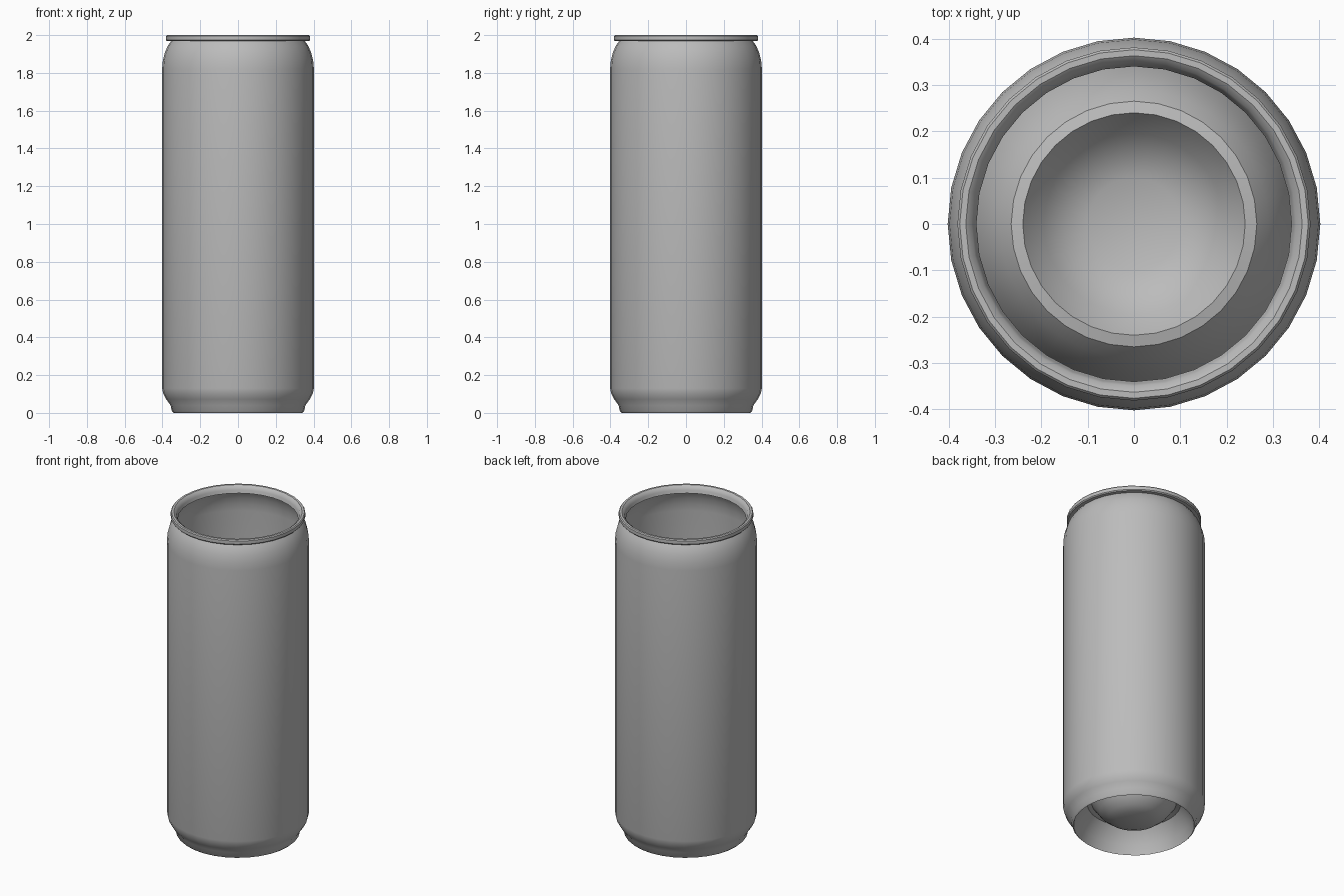
import bpy
import bmesh
from math import cos, sin, tau, radians

if "Cube" in bpy.data.objects:
    bpy.data.objects.remove(bpy.data.objects["Cube"])

SIDES = 32

# Bare metal
metal = bpy.data.materials.new("bare_metal_grey")
metal.use_nodes = True
colour = (0.5, 0.5, 0.5, 1)
metal.diffuse_color = colour
metal.node_tree.nodes["Principled BSDF"].inputs["Base Color"].default_value = colour


def lathe(name, profile, angle=35):
    """Turn a profile of (radius, height) points about the z axis."""
    bm = bmesh.new()
    rings = []
    for r, z in profile:
        if r == 0:
            rings.append([bm.verts.new((0, 0, z))] * SIDES)
        else:
            rings.append([bm.verts.new((r * cos(tau * i / SIDES), r * sin(tau * i / SIDES), z))
                          for i in range(SIDES)])
    for low, high in zip(rings, rings[1:]):
        for i in range(SIDES):
            j = (i + 1) % SIDES
            corners = [low[i], low[j], high[j], high[i]]
            bm.faces.new(list(dict.fromkeys(corners)))
    mesh = bpy.data.meshes.new(name)
    bm.to_mesh(mesh)
    bm.free()
    mesh.materials.append(metal)
    obj = bpy.data.objects.new(name, mesh)
    bpy.context.collection.objects.link(obj)
    bpy.ops.object.select_all(action='DESELECT')
    obj.select_set(True)
    bpy.context.view_layer.objects.active = obj
    bpy.ops.object.shade_smooth_by_angle(angle=radians(angle))
    return obj


# Outer wall, from the foot over the tapered heel to the rounded neck
lathe("can_wall", [(0.342, 0), (0.35, 0.008), (0.357, 0.04), (0.38, 0.072), (0.395, 0.1),
                   (0.402, 0.13), (0.402, 1.82), (0.398, 1.865), (0.388, 1.905),
                   (0.373, 1.942), (0.354, 1.968)])

# Rolled lip around the open top, ending in a short inner collar
lathe("rolled_lip", [(0.354, 1.968), (0.376, 1.968), (0.381, 1.974), (0.381, 1.994),
                     (0.376, 2.0), (0.363, 2.0), (0.35, 1.99), (0.345, 1.975), (0.34, 1.957)])

# Recessed base: sloping inner foot, narrow ledge and a bowl hanging in the middle
lathe("recessed_base", [(0, 0.025), (0.1, 0.03), (0.15, 0.05), (0.195, 0.085), (0.24, 0.146),
                        (0.265, 0.14), (0.29, 0.11), (0.322, 0.055), (0.342, 0)][::-1])
